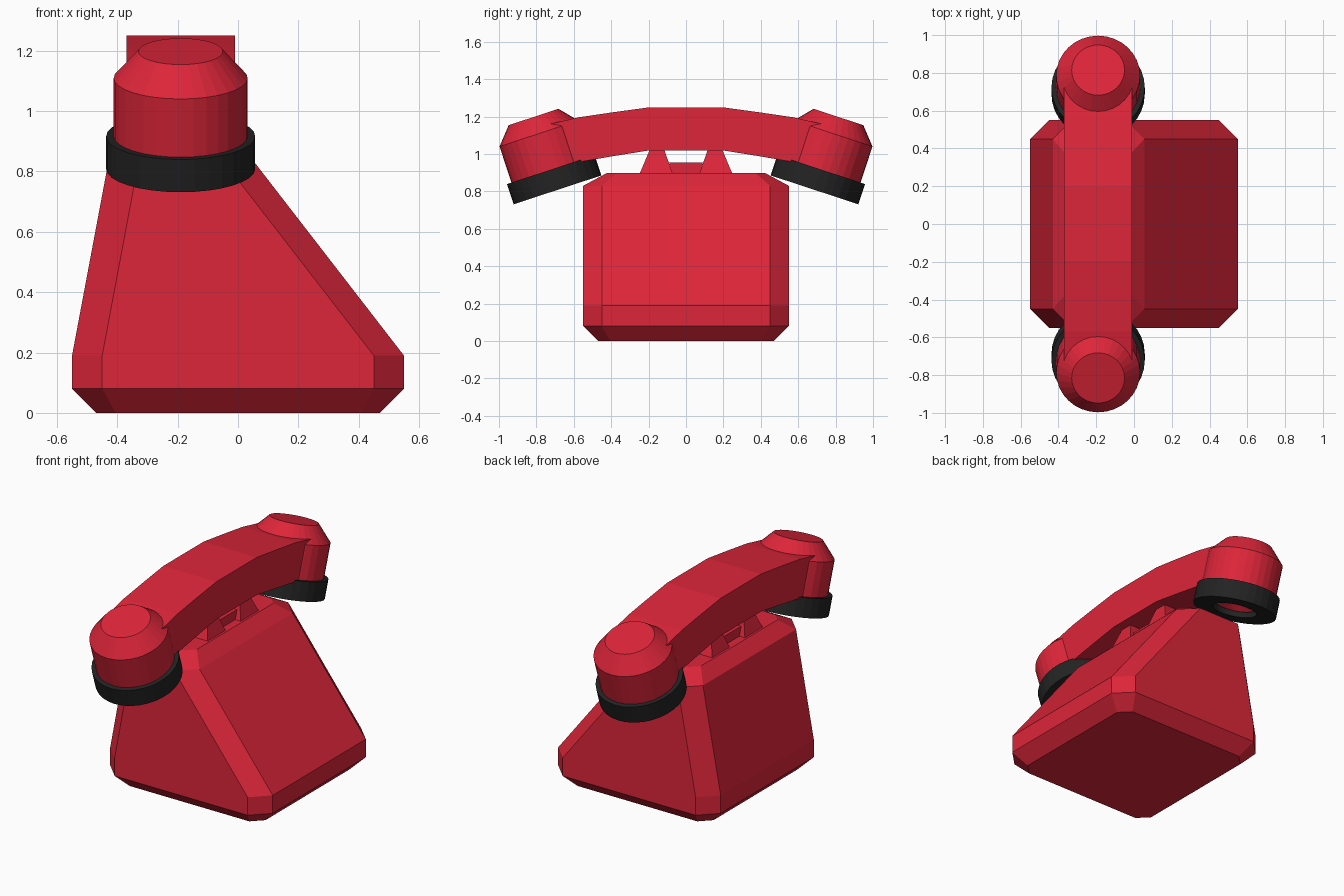
import bpy, bmesh, math
from mathutils import Vector, Matrix

if "Cube" in bpy.data.objects:
    bpy.data.objects.remove(bpy.data.objects["Cube"])

CX = -0.19          # x centre of handset and cradle


def material(name, rgb):
    m = bpy.data.materials.new(name)
    m.diffuse_color = (*rgb, 1)
    m.use_nodes = True
    m.node_tree.nodes["Principled BSDF"].inputs["Base Color"].default_value = m.diffuse_color
    return m


RED = material("red_plastic", (0.73, 0.019, 0.042))
BLACK = material("black_rubber", (0.017, 0.017, 0.017))


def loft(name, rings, mat, closed=False, matrix=None):
    """Skin a list of equal-length point rings; cap the ends unless closed."""
    bm = bmesh.new()
    vs = [[bm.verts.new(p) for p in r] for r in rings]
    n = len(vs[0])
    pairs = list(zip(vs, vs[1:])) + ([(vs[-1], vs[0])] if closed else [])
    for a, b in pairs:
        for i in range(n):
            j = (i + 1) % n
            bm.faces.new((a[i], a[j], b[j], b[i]))
    if not closed:
        bm.faces.new(vs[0])
        bm.faces.new(vs[-1])
    if matrix:
        bm.transform(matrix)
    bmesh.ops.recalc_face_normals(bm, faces=bm.faces)
    me = bpy.data.meshes.new(name)
    bm.to_mesh(me)
    bm.free()
    me.materials.append(mat)
    ob = bpy.data.objects.new(name, me)
    bpy.context.collection.objects.link(ob)
    return ob


def octagon(x0, x1, y, c, z):
    """Rectangle with cut corners."""
    return [(x0 + c, -y, z), (x1 - c, -y, z), (x1, -y + c, z), (x1, y - c, z),
            (x1 - c, y, z), (x0 + c, y, z), (x0, y - c, z), (x0, -y + c, z)]


def rect(x0, x1, y0, y1, z):
    return [(x0, y0, z), (x1, y0, z), (x1, y1, z), (x0, y1, z)]


def circle(r, z, n=32):
    return [(r * math.cos(2 * math.pi * i / n), r * math.sin(2 * math.pi * i / n), z)
            for i in range(n)]


# Body: slanted block with cut corners
loft("body", [octagon(-0.47, 0.47, 0.47, 0.065, 0.0),
              octagon(-0.55, 0.55, 0.55, 0.10, 0.08),
              octagon(-0.55, 0.55, 0.55, 0.10, 0.19),
              octagon(-0.43, 0.055, 0.55, 0.10, 0.83),
              octagon(-0.36, -0.02, 0.42, 0.05, 0.90)], RED)

# Cradle prongs and the plunger between them
for s, side in ((-1, "front"), (1, "back")):
    loft(side + "_cradle_prong",
         [rect(CX - 0.16, CX + 0.16, s * 0.16 - 0.09, s * 0.16 + 0.09, 0.89),
          rect(CX - 0.12, CX + 0.12, s * 0.155 - 0.04, s * 0.155 + 0.04, 1.02)], RED)
loft("cradle_plunger", [rect(CX - 0.12, CX + 0.12, -0.075, 0.075, 0.89),
                        rect(CX - 0.12, CX + 0.12, -0.09, 0.09, 0.955)], RED)

# Handle: arched bar, (y, z_top, y_bottom, z_bottom) for one half then mirrored
half = [(0.74, 1.158, 0.66, 0.935), (0.57, 1.197, 0.55, 0.961),
        (0.40, 1.222, 0.40, 0.987), (0.195, 1.25, 0.195, 1.02)]
stations = [(-a, b, -c, d) for a, b, c, d in half] + half[::-1]
loft("handle", [[(CX - 0.18, yt, zt), (CX + 0.18, yt, zt),
                 (CX + 0.18, yb, zb), (CX - 0.18, yb, zb)]
                for yt, zt, yb, zb in stations], RED)

# Earpiece and mouthpiece: tilted cups with black rims, local z down is the cup axis
TILT = math.radians(18.2)
for s, side in ((-1, "front"), (1, "back")):
    m = Matrix.Translation(Vector((CX, s * 0.815, 1.198))) @ Matrix.Rotation(-s * TILT, 4, 'X')
    loft(side + "_cup", [circle(0.14, 0), circle(0.222, -0.093), circle(0.222, -0.34),
                         circle(0.12, -0.38), circle(0.08, -0.35)], RED, matrix=m)
    loft(side + "_cup_rim", [circle(0.247, -0.296), circle(0.247, -0.41),
                             circle(0.13, -0.41), circle(0.13, -0.296)],
         BLACK, closed=True, matrix=m)
